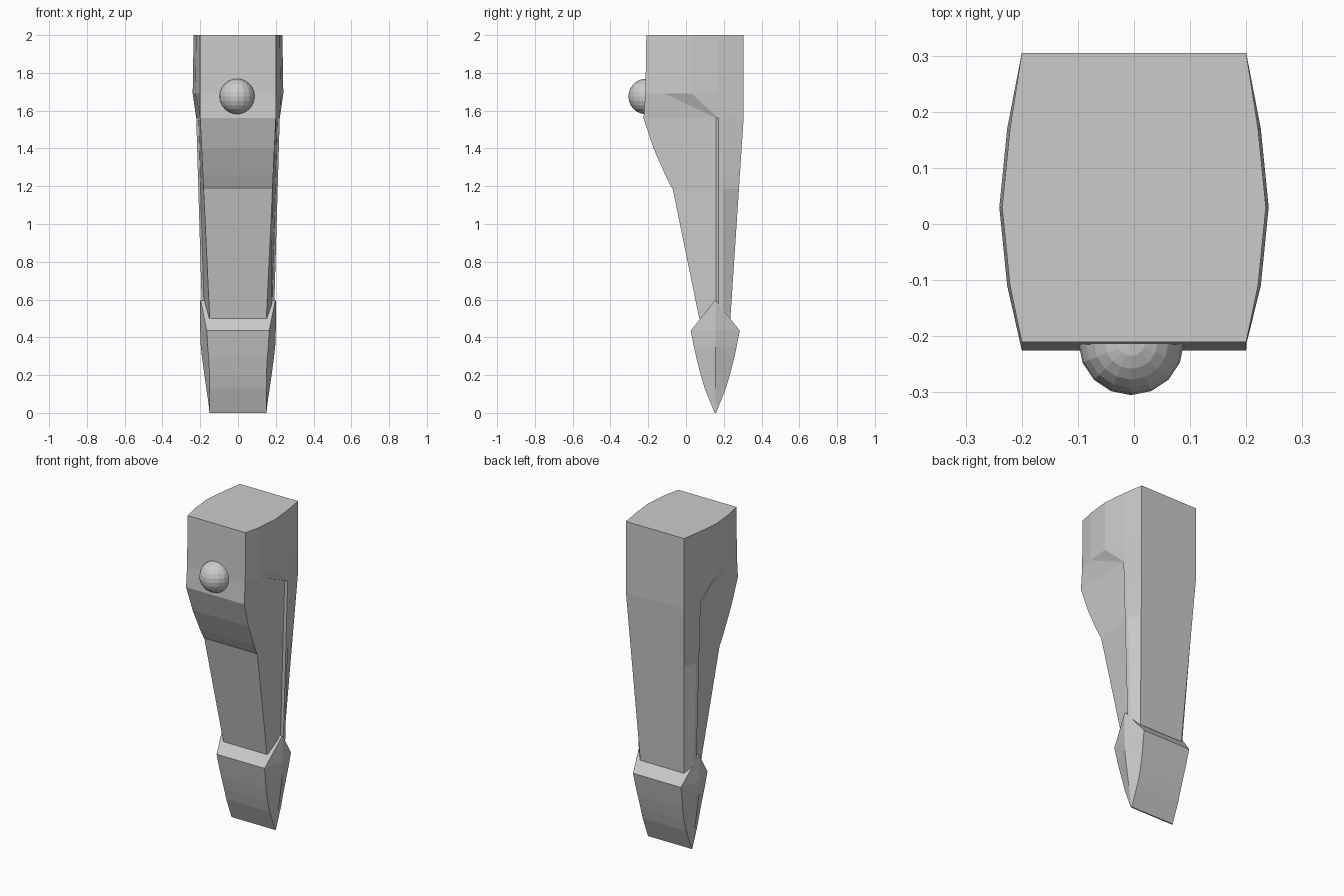
import bpy, bmesh, math
from mathutils import Matrix

if "Cube" in bpy.data.objects:
    bpy.data.objects.remove(bpy.data.objects["Cube"])


def loft(name, rows):
    """Each row is (z, [(y, half_width), ...] front to back); mirrored in x and skinned."""
    bm = bmesh.new()
    rings = []
    for z, half in rows:
        pts = [(x, y, z) for y, x in half] + [(-x, y, z) for y, x in reversed(half)]
        rings.append([bm.verts.new(p) for p in pts])
    for a, b in zip(rings, rings[1:]):
        n = len(a)
        for i in range(n):
            j = (i + 1) % n
            bm.faces.new((a[i], a[j], b[j], b[i]))
    bm.faces.new(rings[0])
    bm.faces.new(rings[-1])
    bmesh.ops.remove_doubles(bm, verts=bm.verts, dist=0.0005)
    bmesh.ops.recalc_face_normals(bm, faces=bm.faces)
    mesh = bpy.data.meshes.new(name)
    bm.to_mesh(mesh)
    bm.free()
    obj = bpy.data.objects.new(name, mesh)
    bpy.context.collection.objects.link(obj)
    return obj


# Upper block, bulging sideways, continuing into the tapered shin
def block(z, front, wide):
    return (z, [(front, 0.2), (-0.11, wide - 0.014), (0.03, wide),
                (0.17, wide - 0.014), (0.305, 0.2)])


def shin(z, front):
    t = (1.56 - z) / 1.06                      # 0 at the knee, 1 at the ankle
    edge = 0.2 - 0.05 * t
    ridge = 0.221 - 0.031 * t
    return (z, [(front, edge), (0.16, ridge - 0.012), (0.172, ridge),
                (0.195, ridge - 0.003), (0.305 - 0.07 * t, edge)])


rows = [block(2.0, -0.21, 0.235), block(1.69, -0.215, 0.24)]
rows += [shin(z, y) for z, y in ((1.56, -0.225), (1.4, -0.172), (1.26, -0.11),
                                 (1.2, -0.08), (1.185, -0.07), (0.5, 0.07))]
loft("leg", rows)

# Pointed foot: z, half depth, front/back half width, side ridge half width
foot = [(0.6, 0.0, 0.2, 0.2), (0.435, 0.13, 0.165, 0.2), (0.35, 0.113, 0.16, 0.197),
        (0.29, 0.1, 0.155, 0.19), (0.2, 0.077, 0.15, 0.178),
        (0.13, 0.056, 0.15, 0.168), (0.05, 0.024, 0.15, 0.156), (0.0, 0.004, 0.15, 0.151)]
bm_rows = [(z, [(0.155 - d, w), (0.155, m), (0.155 + d, w)]) for z, d, w, m in foot[1:]]
# the top ridge runs straight across, so its ring is collapsed to a thin line
bm_rows.insert(0, (0.595, [(0.153, 0.197), (0.155, 0.2), (0.157, 0.197)]))
loft("foot", bm_rows)

# Round knee stud
bpy.ops.mesh.primitive_uv_sphere_add(segments=16, ring_count=12, radius=0.094,
                                     location=(-0.005, -0.211, 1.675))
bpy.context.object.name = "knee_stud"
